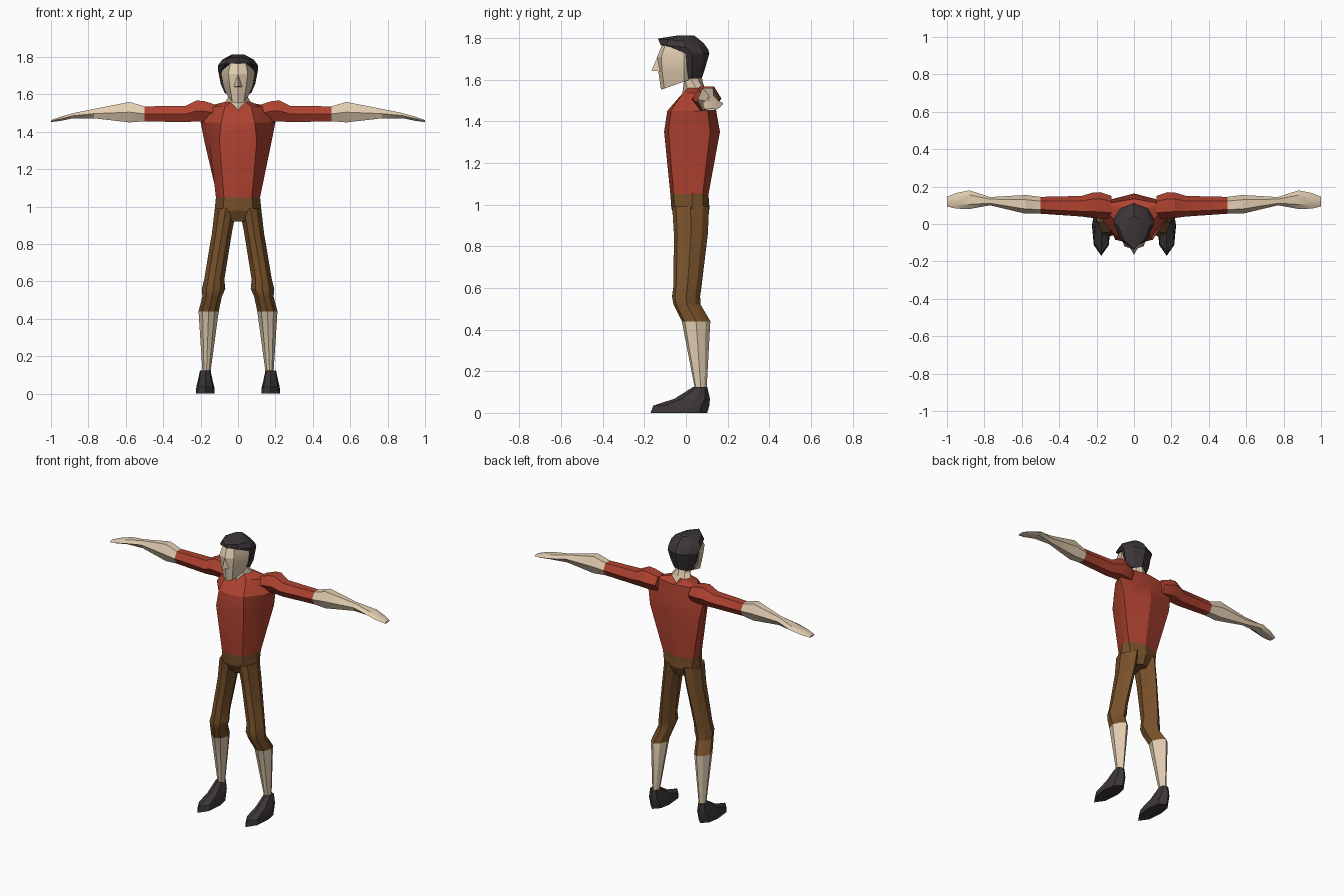
import bpy, bmesh, math

cube = bpy.data.objects.get("Cube")
if cube:
    bpy.data.objects.remove(cube, do_unlink=True)


def material(name, rgb):
    mat = bpy.data.materials.new(name)
    mat.use_nodes = True
    mat.diffuse_color = (*rgb, 1)
    mat.node_tree.nodes["Principled BSDF"].inputs["Base Color"].default_value = (*rgb, 1)
    return mat


skin = material("skin", (0.76, 0.61, 0.44))
shirt_red = material("shirt red", (0.43, 0.055, 0.03))
trouser_brown = material("trouser brown", (0.19, 0.083, 0.024))
dark_grey = material("dark grey", (0.045, 0.037, 0.039))


def mix(a, b, t):
    return a + (b - a) * t


def section(z, front_w, side_w, back_w, front, side, back,
            x=0, bow=0.15, tilt=0, dip_front=0, dip_back=0):
    """Eight-sided horizontal cross-section, symmetric about its own x."""
    half = [(front_w, mix(front, side, bow)), (side_w, side),
            (back_w, mix(side, back, 0.65))]

    def point(px, py, drop=0):
        return (x + px, py, z + tilt * (py - side) - drop)

    return ([point(0, front, dip_front)] + [point(px, py) for px, py in half]
            + [point(0, back, dip_back)] + [point(-px, py) for px, py in reversed(half)])


def limb_section(z, x, width, front, back):
    return section(z, 0.6 * width, width, 0.6 * width, front,
                   mix(front, back, 0.5), back, x=x, bow=0.2)


def arm_section(x, y, z, depth, height):
    angles = [math.tau * i / 6 for i in range(6)]
    return [(x, y + depth * math.cos(a), z + height * math.sin(a) * 1.15) for a in angles]


def finish(name, bm, mats):
    bmesh.ops.recalc_face_normals(bm, faces=bm.faces)
    mesh = bpy.data.meshes.new(name)
    bm.to_mesh(mesh)
    bm.free()
    for mat in mats:
        mesh.materials.append(mat)
    obj = bpy.data.objects.new(name, mesh)
    bpy.context.collection.objects.link(obj)
    bpy.ops.object.select_all(action="DESELECT")
    obj.select_set(True)
    bpy.context.view_layer.objects.active = obj
    bpy.ops.object.shade_smooth_by_angle(angle=math.radians(25))
    return obj


def loft(name, rings, mats, second=lambda c: False, sx=1):
    """Skin a list of rings; faces whose centre passes the rule get the second colour."""
    bm = bmesh.new()
    rows = [[bm.verts.new((sx * x, y, z)) for x, y, z in ring] for ring in rings]
    count = len(rows[0])
    for low, high in zip(rows, rows[1:]):
        for i in range(count):
            j = (i + 1) % count
            bm.faces.new((low[i], low[j], high[j], high[i]))
    bm.faces.new(rows[0])
    bm.faces.new(rows[-1])
    for face in bm.faces:
        face.material_index = int(second(face.calc_center_median()))
    return finish(name, bm, mats)


# Torso with trouser seat
collar = section(1.56, 0.04, 0.068, 0.045, -0.02, 0.05, 0.1,
                 bow=0.4, dip_front=0.045, dip_back=0.03)
loft("torso", [
    section(0.92, 0.03, 0.05, 0.04, -0.04, 0.03, 0.09),
    section(0.98, 0.08, 0.125, 0.1, -0.07, 0.03, 0.113),
    section(1.05, 0.075, 0.118, 0.11, -0.075, 0.03, 0.108),
    section(1.35, 0.1, 0.155, 0.18, -0.105, 0.03, 0.163),
    section(1.45, 0.09, 0.175, 0.2, -0.09, 0.03, 0.145),
    section(1.535, 0.07, 0.13, 0.17, -0.045, 0.05, 0.135, bow=0.3, dip_front=0.035),
    collar,
], [shirt_red, trouser_brown], lambda c: c.z < 1.05)

# Neck and head
loft("neck", [
    collar,
    section(1.59, 0.03, 0.05, 0.035, -0.01, 0.03, 0.08),
    section(1.66, 0.03, 0.048, 0.035, -0.03, 0.02, 0.07),
], [skin])
loft("head", [
    section(1.59, 0.03, 0.055, 0.04, -0.12, -0.01, 0.04, tilt=0.35),
    section(1.64, 0.043, 0.078, 0.05, -0.133, -0.01, 0.06),
    section(1.71, 0.052, 0.09, 0.06, -0.138, -0.01, 0.08),
    section(1.775, 0.04, 0.075, 0.05, -0.112, -0.01, 0.07),
], [skin])

# Nose wedge
bm = bmesh.new()
bridge, tip, left, right = [bm.verts.new(p) for p in (
    (0, -0.118, 1.755), (0, -0.166, 1.643), (0.022, -0.125, 1.64), (-0.022, -0.125, 1.64))]
for corners in ((bridge, tip, left), (bridge, right, tip), (tip, right, left), (bridge, left, right)):
    bm.faces.new(corners)
finish("nose", bm, [skin])

# Hair with a pointed fringe
loft("hair", [
    section(1.605, 0.05, 0.07, 0.045, 0.01, 0.025, 0.075),
    section(1.655, 0.08, 0.092, 0.06, 0.0, 0.03, 0.092),
    section(1.725, 0.095, 0.106, 0.075, -0.005, 0.03, 0.112),
    section(1.755, 0.068, 0.107, 0.075, -0.122, 0.0, 0.107, bow=0.25, tilt=-0.1),
    section(1.785, 0.055, 0.085, 0.06, -0.135, -0.01, 0.085, bow=0.4, tilt=-0.1),
    section(1.812, 0.02, 0.035, 0.025, -0.04, 0.0, 0.04),
], [dark_grey])

for side, sx in (("left", 1), ("right", -1)):
    # Arm: sleeve, forearm and flat hand
    loft(side + "_arm", [arm_section(*row) for row in (
        (0.12, 0.09, 1.5, 0.06, 0.045),
        (0.18, 0.1, 1.51, 0.07, 0.054),
        (0.22, 0.1, 1.512, 0.068, 0.056),
        (0.28, 0.095, 1.495, 0.055, 0.044),
        (0.5, 0.1, 1.496, 0.045, 0.04),
        (0.58, 0.105, 1.505, 0.05, 0.055),
        (0.77, 0.122, 1.497, 0.022, 0.025),
        (0.88, 0.13, 1.486, 0.05, 0.014),
        (0.95, 0.124, 1.469, 0.042, 0.011),
        (1.0, 0.12, 1.457, 0.026, 0.005),
    )], [shirt_red, skin], lambda c: abs(c.x) > 0.5, sx)

    # Leg: cropped trouser and bare calf
    loft(side + "_leg", [limb_section(*row) for row in (
        (0.07, 0.168, 0.022, 0.045, 0.1),
        (0.13, 0.168, 0.023, 0.04, 0.1),
        (0.44, 0.157, 0.054, -0.02, 0.117),
        (0.52, 0.138, 0.052, -0.06, 0.07),
        (0.56, 0.131, 0.063, -0.067, 0.068),
        (0.61, 0.127, 0.054, -0.06, 0.075),
        (0.86, 0.086, 0.053, -0.058, 0.105),
        (0.99, 0.066, 0.058, -0.066, 0.111),
    )], [trouser_brown, skin], lambda c: c.z < 0.44, sx)

    # Shoe with a pointed toe
    loft(side + "_shoe", [
        section(z, 0.8 * w, w, 0.75 * w, front, mix(front, back, 0.6), back, x=0.175, bow=0.35)
        for z, w, front, back in (
            (0.0, 0.05, -0.17, 0.102),
            (0.035, 0.048, -0.157, 0.112),
            (0.068, 0.04, -0.055, 0.115),
            (0.125, 0.028, 0.035, 0.102),
        )], [dark_grey], sx=sx)
